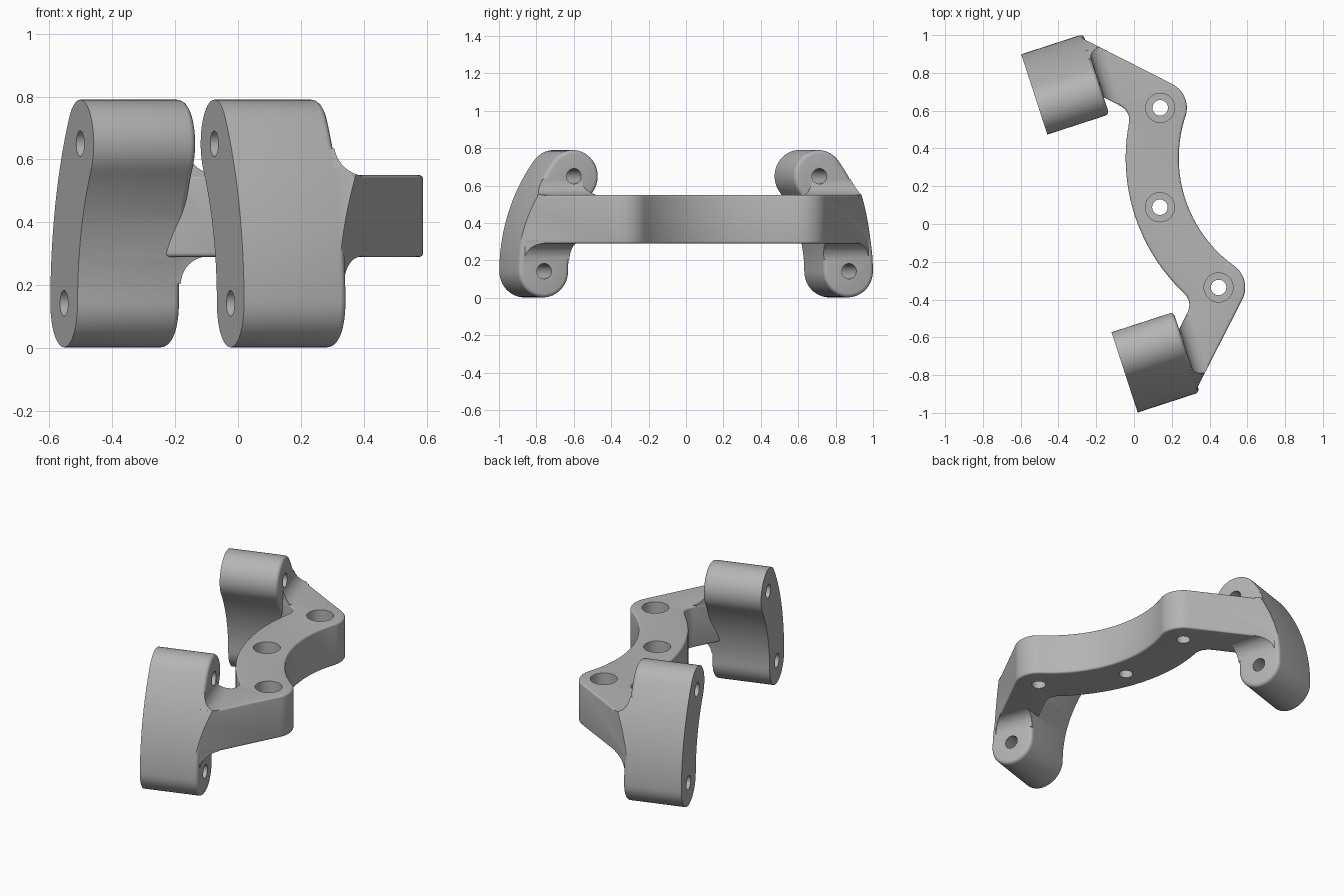
import bpy, bmesh, math
from mathutils import Matrix

if "Cube" in bpy.data.objects:
    bpy.data.objects.remove(bpy.data.objects["Cube"])

# Local frame: u = mounting direction, w = side to side (symmetric), z = up
AXIS_Z, R_MID, R_CAP = 0.142, 0.857, 0.14      # arc that the feet follow
FACE = 0.055                                    # front face of the feet
BAND_C, BAND_IN, BAND_OUT = 1.002, 0.703, 0.984  # curved plate arc
HOLE_U, HOLE_W = 0.322, 0.50
Z0, Z1 = 0.29, 0.55

grey = bpy.data.materials.new("satin_grey")
grey.diffuse_color = (0.46, 0.46, 0.46, 1)
grey.use_nodes = True
grey.node_tree.nodes["Principled BSDF"].inputs["Base Color"].default_value = grey.diffuse_color

PLACE = {"uw": lambda a, b, t: (a, b, t),
         "wz": lambda a, b, t: (t, a, b),
         "uz": lambda a, b, t: (a, t, b)}


def prism(name, pts, plane, lo, hi, front_round=0, edge_round=0):
    """Extrude a flat outline; optionally round the far end or both rims."""
    bm = bmesh.new()
    f = PLACE[plane]
    a = [bm.verts.new(f(*p, lo)) for p in pts]
    b = [bm.verts.new(f(*p, hi)) for p in pts]
    n = len(pts)
    ends = [bm.faces.new(a), bm.faces.new(b)]
    for i in range(n):
        j = (i + 1) % n
        bm.faces.new((a[i], a[j], b[j], b[i]))
    bmesh.ops.recalc_face_normals(bm, faces=bm.faces)
    rims = list(ends[1].edges) + (list(ends[0].edges) if edge_round else [])
    if front_round or edge_round:
        bmesh.ops.bevel(bm, geom=rims, offset=front_round or edge_round,
                        segments=4, profile=0.5, affect='EDGES')
    me = bpy.data.meshes.new(name)
    bm.to_mesh(me)
    bm.free()
    me.materials.append(grey)
    ob = bpy.data.objects.new(name, me)
    bpy.context.collection.objects.link(ob)
    return ob


def combine(target, other, op):
    """Apply a boolean and discard the tool object."""
    bpy.context.view_layer.objects.active = target
    m = target.modifiers.new("bool", 'BOOLEAN')
    m.operation, m.object, m.solver = op, other, 'EXACT'
    bpy.ops.object.modifier_apply(modifier=m.name)
    bpy.data.objects.remove(other)


def arc(cx, cy, r, t0, t1, n):
    return [(cx + r * math.cos(t0 + (t1 - t0) * i / n),
             cy + r * math.sin(t0 + (t1 - t0) * i / n)) for i in range(n + 1)]


def foot_outline(s, r):
    """Curved capsule in the w-z plane."""
    top = math.asin((0.65 - AXIS_Z) / R_MID)
    pts = arc(0, AXIS_Z, R_MID + r, 0, top, 24)
    pts += arc(R_MID * math.cos(top), 0.65, r, top, top + math.pi, 24)[1:]
    pts += arc(0, AXIS_Z, R_MID - r, top, 0, 24)[1:]
    pts += arc(R_MID, AXIS_Z, r, math.pi, 2 * math.pi, 24)[1:-1]
    return [(s * x, y) for x, y in pts]


# Curved plate with 45 degree arms, half outline then mirrored
t = math.asin(HOLE_W / (BAND_C - HOLE_U) * math.cos(math.atan2(HOLE_W, BAND_C - HOLE_U)))
t = math.atan2(HOLE_W, BAND_C - HOLE_U)
half = [(BAND_C - BAND_IN * math.cos(t * i / 20), BAND_IN * math.sin(t * i / 20))
        for i in range(20)]
half += arc(HOLE_U, HOLE_W, 0.141, -t, math.pi / 4, 14)
half += [(-0.02, 1.041), (-0.02, 0.72)]
p0, p1 = (0.12, 0.58), (0.172, 0.528)
tb = math.asin(0.465 / BAND_OUT)
p2 = (BAND_C - BAND_OUT * math.cos(tb), 0.465)
for i in range(9):
    k = i / 8
    half.append(tuple((1 - k) ** 2 * p0[c] + 2 * k * (1 - k) * p1[c] + k * k * p2[c]
                      for c in (0, 1)))
half += [(BAND_C - BAND_OUT * math.cos(tb * i / 20), BAND_OUT * math.sin(tb * i / 20))
         for i in range(19, -1, -1)]
outline = half + [(u, -w) for u, w in reversed(half[1:-1])]
body = prism("caliper_bracket", outline, "uw", Z0, Z1, edge_round=0.012)

# Trim the arm ends to the outer arc of the feet
combine(body, prism("trim", arc(0, AXIS_Z, R_MID + R_CAP - 0.001, 0, 2 * math.pi, 180)[:-1],
                    "wz", -0.5, 1.0), 'INTERSECT')

# Fillet profile between foot face and arm
rf = 0.085
flare_pts = [(-0.05, Z0 - rf), (FACE - 0.002, Z0 - rf)]
flare_pts += arc(FACE + rf, Z0 - rf + 0.001, rf, math.pi, math.pi / 2, 10)
flare_pts += arc(FACE + rf, Z1 + rf - 0.001, rf, -math.pi / 2, -math.pi, 10)
flare_pts += [(FACE - 0.002, Z1 + rf), (-0.05, Z1 + rf)]

for s in (1, -1):
    # Fillet between foot and arm, kept inside the foot outline and arm width
    flare = prism("flare", flare_pts, "uz", 0.4 * s, 1.1 * s)
    combine(flare, prism("clip", foot_outline(s, R_CAP - 0.0015), "wz", -0.2, 0.3), 'INTERSECT')
    slab = [(-0.2, 0.902), (0.3, 0.402), (0.3, 0.721), (-0.2, 1.221)]
    combine(flare, prism("clip", [(u, s * w) for u, w in slab], "uw", -0.2, 1.0), 'INTERSECT')
    # Foot
    foot = prism("foot", foot_outline(s, R_CAP), "wz", -0.29, FACE, front_round=0.022)
    combine(body, foot, 'UNION')
    combine(body, flare, 'UNION')

# Bolt holes through the feet
for s in (1, -1):
    for w, z in ((0.69, 0.65), (R_MID, AXIS_Z)):
        combine(body, prism("drill", arc(s * w, z, 0.041, 0, 2 * math.pi, 32)[:-1],
                            "wz", -0.5, 0.25), 'DIFFERENCE')

# Counterbored holes in the plate
for u, w in ((HOLE_U, HOLE_W), (0.158, 0), (HOLE_U, -HOLE_W)):
    for r, lo in ((0.041, 0.1), (0.077, 0.41)):
        combine(body, prism("drill", arc(u, w, r, 0, 2 * math.pi, 40)[:-1],
                            "uw", lo, 0.7), 'DIFFERENCE')

# Turn into final position
body.data.transform(Matrix.Rotation(math.radians(18), 4, 'Z')
                    @ Matrix.Translation((0, 0.042, 0)))
bpy.ops.object.select_all(action='DESELECT')
body.select_set(True)
bpy.context.view_layer.objects.active = body
bpy.ops.object.shade_smooth_by_angle(angle=math.radians(32))
